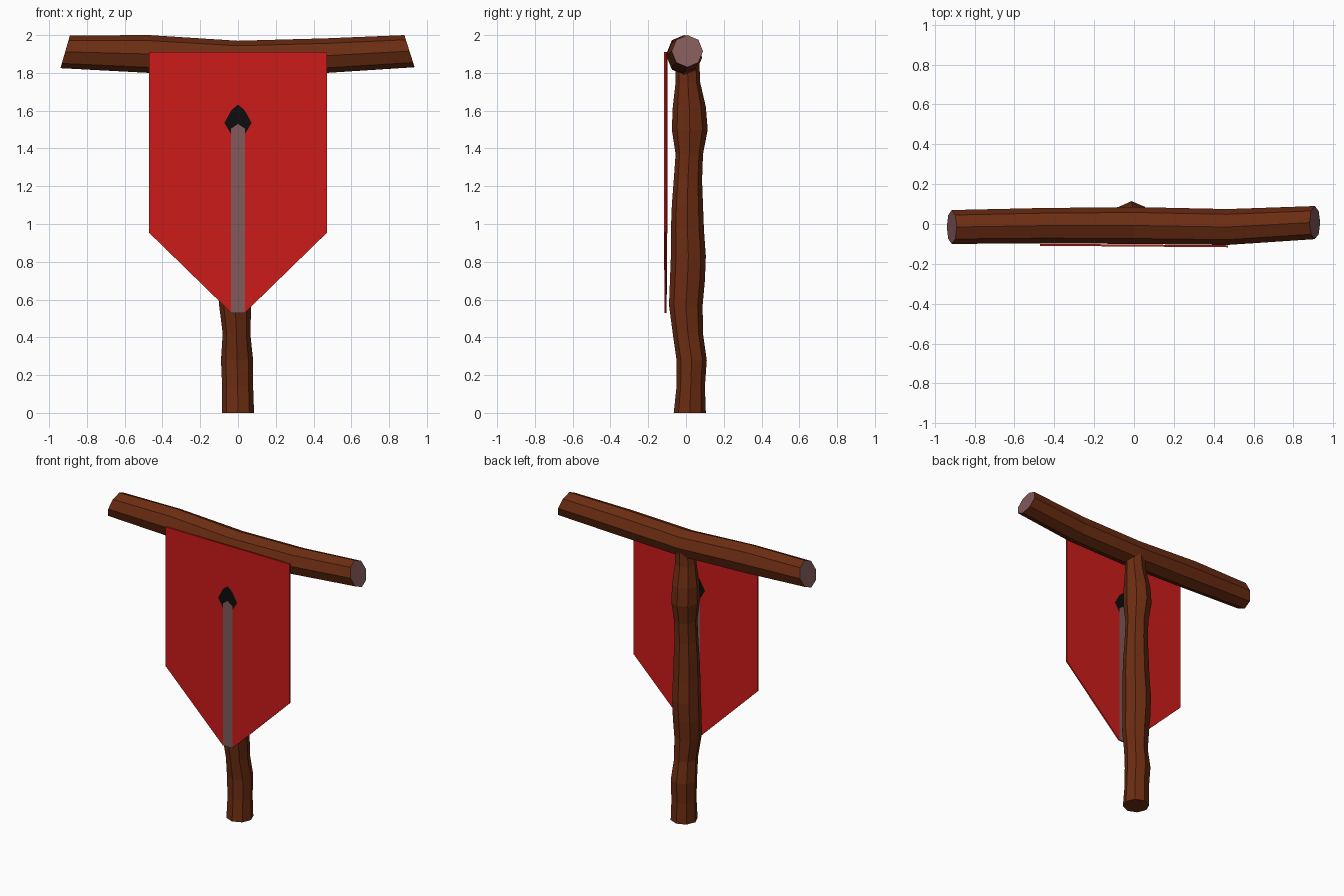
import bpy, bmesh
from math import sin, cos, pi
from mathutils import Vector

if "Cube" in bpy.data.objects:
    bpy.data.objects.remove(bpy.data.objects["Cube"])


def material(name, rgb):
    m = bpy.data.materials.new(name)
    m.diffuse_color = (*rgb, 1)
    m.use_nodes = True
    m.node_tree.nodes["Principled BSDF"].inputs["Base Color"].default_value = m.diffuse_color
    return m


bark = material("bark", (0.15, 0.026, 0.006))
cut_wood = material("cut_wood", (0.22, 0.10, 0.10))
red = material("red_cloth", (0.60, 0.011, 0.010))
black = material("black", (0.004, 0.004, 0.004))


def finish(name, bm, mats):
    bmesh.ops.recalc_face_normals(bm, faces=bm.faces)
    mesh = bpy.data.meshes.new(name)
    bm.to_mesh(mesh)
    bm.free()
    for m in mats:
        mesh.materials.append(m)
    ob = bpy.data.objects.new(name, mesh)
    bpy.context.collection.objects.link(ob)
    return ob


def log(name, rings, mats, cap):
    """Eight-sided log; each ring is (centre, u half-axis, v half-axis)."""
    bm = bmesh.new()
    loops = []
    for c, u, v in rings:
        loops.append([bm.verts.new(Vector(c) + Vector(u) * cos(i * pi / 4)
                                   + Vector(v) * sin(i * pi / 4)) for i in range(8)])
    for a, b in zip(loops, loops[1:]):
        for i in range(8):
            j = (i + 1) % 8
            bm.faces.new((a[i], a[j], b[j], b[i]))
    for end in (loops[0], loops[-1]):
        bm.faces.new(end).material_index = cap
    return finish(name, bm, mats)


# Knobbly upright post: height, centre x, half width, back y and front y per ring
post = [(0, 0, .085, -.065, .105), (.14, -.002, .082, -.05, .10),
        (.28, -.005, .085, -.05, .11), (.42, -.008, .073, -.07, .09),
        (.57, -.015, .085, -.09, .088), (.70, -.015, .09, -.085, .10),
        (.83, -.012, .09, -.08, .105), (.97, -.01, .086, -.08, .095),
        (1.10, -.01, .082, -.075, .09), (1.23, -.01, .075, -.065, .085),
        (1.37, -.01, .075, -.055, .09), (1.50, -.012, .088, -.075, .115),
        (1.62, -.01, .085, -.07, .105), (1.75, -.005, .07, -.055, .075),
        (1.88, 0, .065, -.055, .07)]
log("post", [((x, (y0 + y1) / 2, z), (w, 0, 0), (0, (y1 - y0) / 2, 0))
             for z, x, w, y0, y1 in post], [bark], 0)

# Crossbeam with slanted sawn ends: x, end slant, y range, z range per ring
beam = [(-.915, .025, -.10, .07, 1.825, 1.998), (-.47, 0, -.097, .08, 1.80, 2.0),
        (0, 0, -.10, .085, 1.79, 1.97), (.47, 0, -.105, .075, 1.80, 1.983),
        (.908, -.027, -.076, .09, 1.83, 2.0)]
log("crossbeam", [((x, (y0 + y1) / 2, (z0 + z1) / 2), (0, (y1 - y0) / 2, 0),
                   (s, 0, (z1 - z0) / 2))
                  for x, s, y0, y1, z0, z1 in beam], [bark, cut_wood], 1)

# Banner cloth with spear emblem: right-half outline points, mirrored to the left
P = {"top": (0, 1.91), "corner": (.472, 1.91), "side": (.472, .955),
     "foot": (.036, .53), "neck": (.036, 1.475), "barb": (.072, 1.535),
     "shoulder": (.035, 1.603), "tip": (0, 1.632), "notch": (.036, 1.505),
     "shaft_tip": (0, 1.53), "foot_mid": (0, .53)}
panels = [("top corner side foot neck barb shoulder tip", 0),
          ("foot_mid foot neck notch shaft_tip", 1),
          ("shaft_tip notch neck barb shoulder tip", 2)]
bm = bmesh.new()
for side in (1, -1):
    for names, mat in panels:
        pts = [P[n] for n in names.split()]
        f = bm.faces.new([bm.verts.new((x * side, -.108 - .008 * x * side, z))
                          for x, z in pts][::side])
        f.material_index = mat
bmesh.ops.remove_doubles(bm, verts=bm.verts, dist=.0005)
banner = finish("banner", bm, [red, cut_wood, black])
thick = banner.modifiers.new("thickness", "SOLIDIFY")
thick.thickness = .01
thick.offset = 0
